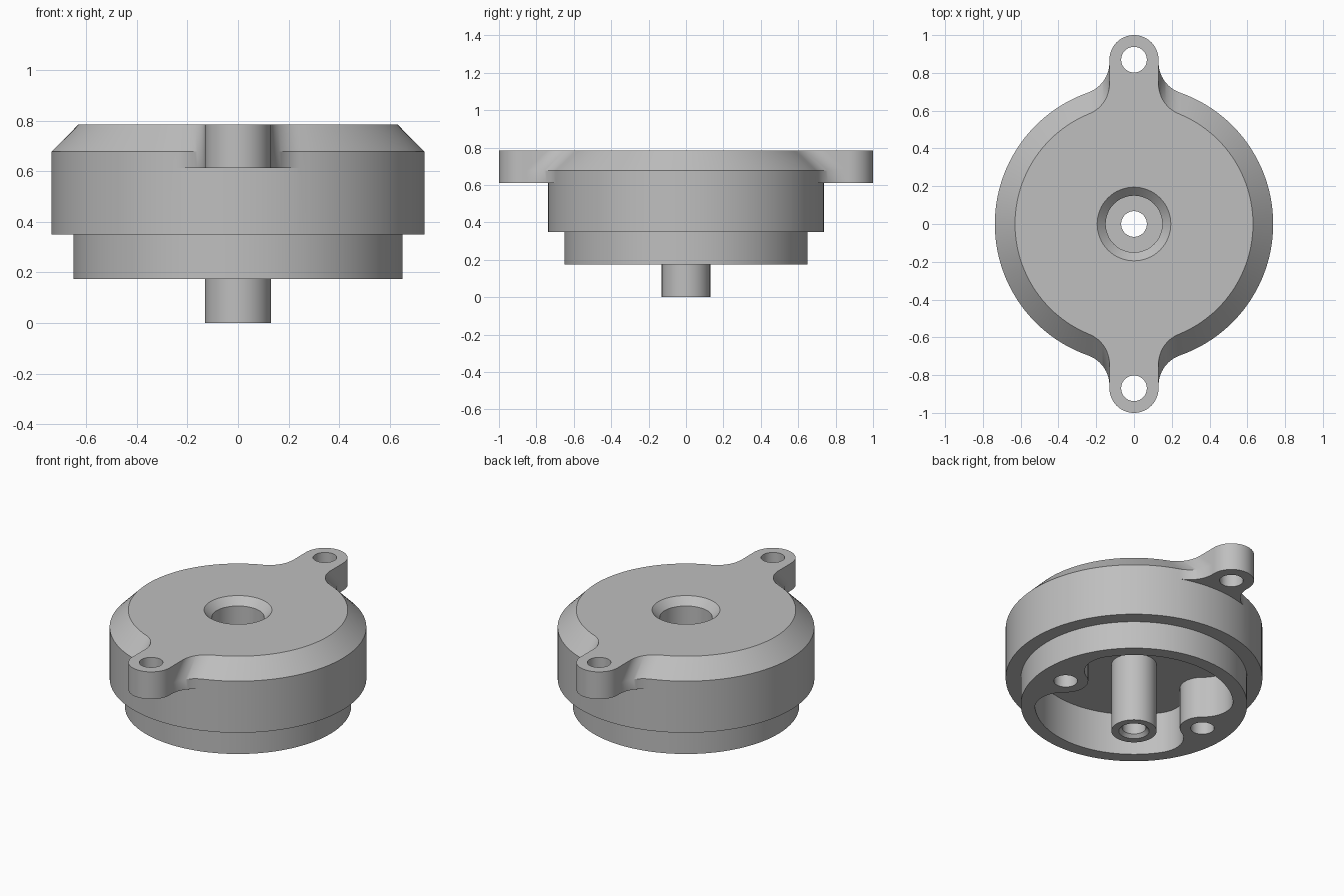
import bpy, bmesh
from math import sin, cos, sqrt, atan2, pi, radians
from mathutils import Matrix

if "Cube" in bpy.data.objects:
    bpy.data.objects.remove(bpy.data.objects["Cube"], do_unlink=True)

LOBE_R = 0.13      # radius of ears and inner bosses
FILLET = 0.17      # blend radius between lobe and round wall
HOLE_R = 0.068
EAR_Y = 0.87
BOSS_DIST, BOSS_ANGLE = 0.477, radians(-5.4)
CEILING = 0.4375


def arc(cx, cy, r, t0, t1, n):
    """Points on an arc; angles are measured clockwise from +y."""
    steps = [t0 + (t1 - t0) * i / n for i in range(n + 1)]
    return [(cx + r * sin(t), cy + r * cos(t)) for t in steps]


def four_way(quad):
    """Mirror a quarter outline (from +y to +x) into a closed loop."""
    back = quad[:0:-1]
    return (quad[:-1] + [(x, -y) for x, y in back]
            + [(-x, -y) for x, y in quad[:-1]] + [(-x, y) for x, y in back])


def eared_outline(R):
    """Circle with two ears reaching outward along y, blended by fillets."""
    cx = LOBE_R + FILLET
    cy = sqrt((R + FILLET) ** 2 - cx ** 2)
    a = atan2(cx, cy)
    return four_way(arc(0, EAR_Y, LOBE_R, 0, pi / 2, 14)
                    + arc(cx, cy, FILLET, 1.5 * pi, pi + a, 14)
                    + arc(0, 0, R, a, pi / 2, 24)[1:])


def bossed_outline(R):
    """Circle with two round bosses reaching inward along y."""
    f, d = FILLET, BOSS_DIST
    cy = ((R - f) ** 2 + d * d - (LOBE_R + f) ** 2) / (2 * d)
    cx = sqrt((R - f) ** 2 - cy ** 2)
    a, b = atan2(cx, cy), atan2(cx, cy - d)
    return four_way(arc(0, d, LOBE_R, pi, b, 14)
                    + arc(cx, cy, f, b + pi, a + 2 * pi, 14)[1:]
                    + arc(0, 0, R, a, pi / 2, 16)[1:])


def circle(r, n=64):
    return arc(0, 0, r, 0, 2 * pi, n)[:-1]


def to_radius(points, r):
    """Push outline points radially onto a circle."""
    return [(x * r / sqrt(x * x + y * y), y * r / sqrt(x * x + y * y)) for x, y in points]


def loft(name, rings, matrix=Matrix()):
    """Closed solid through a stack of (z, points) rings."""
    bm = bmesh.new()
    loops = [[bm.verts.new((x, y, z)) for x, y in pts] for z, pts in rings]
    n = len(loops[0])
    for lo, hi in zip(loops, loops[1:]):
        for i in range(n):
            j = (i + 1) % n
            bm.faces.new((lo[i], lo[j], hi[j], hi[i]))
    bm.faces.new(loops[0])
    bm.faces.new(loops[-1])
    bmesh.ops.remove_doubles(bm, verts=bm.verts, dist=1e-5)
    bmesh.ops.recalc_face_normals(bm, faces=bm.faces)
    bm.transform(matrix)
    mesh = bpy.data.meshes.new(name)
    bm.to_mesh(mesh)
    bm.free()
    obj = bpy.data.objects.new(name, mesh)
    bpy.context.collection.objects.link(obj)
    return obj


def combine(target, tool, operation):
    """Apply a boolean and remove the tool object."""
    mod = target.modifiers.new(operation, 'BOOLEAN')
    mod.operation = operation
    mod.solver = 'EXACT'
    mod.object = tool
    bpy.context.view_layer.objects.active = target
    bpy.ops.object.modifier_apply(modifier=mod.name)
    bpy.data.objects.remove(tool, do_unlink=True)


def drill(target, x, y, z0, z1):
    ring = circle(HOLE_R, 40)
    tool = loft("drill", [(z0, ring), (z1, ring)], Matrix.Translation((x, y, 0)))
    combine(target, tool, 'DIFFERENCE')


# Housing: stepped round body, two ears, chamfered top
wide, top = eared_outline(0.737), eared_outline(0.63)
spigot, body = to_radius(wide, 0.65), to_radius(wide, 0.737)
housing = loft("housing", [(0.175, spigot), (0.35, spigot), (0.35, body), (0.612, body),
                           (0.612, wide), (0.677, wide), (0.785, top)])

# Underside cavity, leaving two bosses
inner = bossed_outline(0.57)
cavity = loft("cavity", [(0.1, inner), (CEILING, inner)],
              Matrix.Rotation(BOSS_ANGLE - pi / 2, 4, 'Z'))
combine(housing, cavity, 'DIFFERENCE')

# Central stem
stem = circle(LOBE_R)
combine(housing, loft("stem", [(0, stem), (CEILING + 0.03, stem)]), 'UNION')

# Stepped centre bore with chamfered mouths
profile = [(0.097, -0.01), (HOLE_R, 0.02), (HOLE_R, 0.5), (0.15, 0.5),
           (0.15, 0.74), (0.205, 0.795)]
combine(housing, loft("bore", [(z, circle(r)) for r, z in profile]), 'DIFFERENCE')

# Ear holes and blind boss holes
for side in (1, -1):
    drill(housing, 0, side * EAR_Y, 0.5, 0.9)
    drill(housing, side * BOSS_DIST * cos(BOSS_ANGLE),
          side * BOSS_DIST * sin(BOSS_ANGLE), 0.1, 0.4)

# Single grey material
grey = bpy.data.materials.new("plain grey")
grey.use_nodes = True
colour = (0.52, 0.52, 0.52, 1)
grey.diffuse_color = colour
grey.node_tree.nodes["Principled BSDF"].inputs["Base Color"].default_value = colour
housing.data.materials.clear()
housing.data.materials.append(grey)
for face in housing.data.polygons:
    face.material_index = 0

bpy.ops.object.select_all(action='DESELECT')
housing.select_set(True)
bpy.context.view_layer.objects.active = housing
bpy.ops.object.shade_smooth_by_angle(angle=radians(30))
